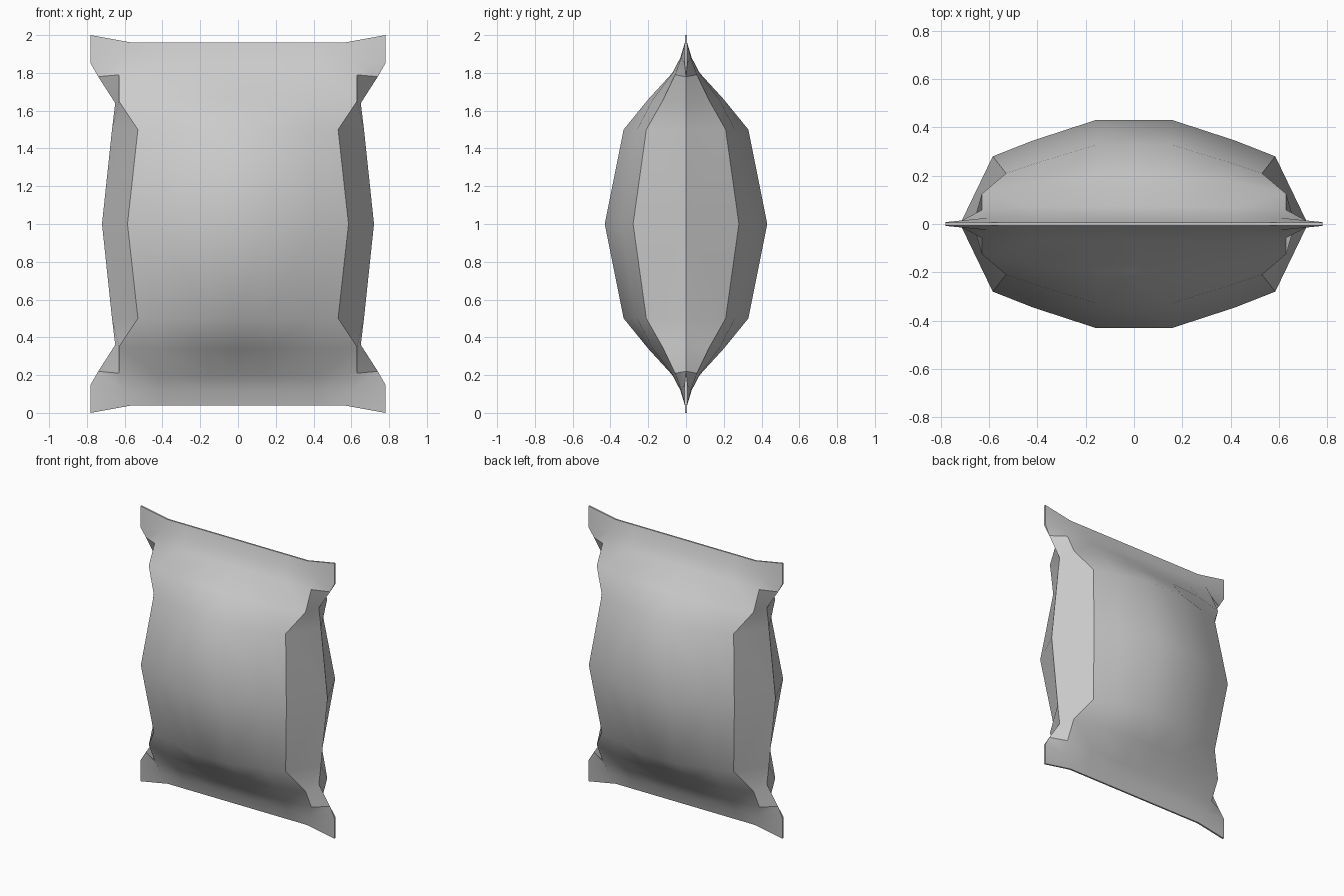
import bpy, bmesh

if "Cube" in bpy.data.objects:
    bpy.data.objects.remove(bpy.data.objects["Cube"])

# One eighth of the pouch: rows from mid height up to the sealed end.
# Each row: (x, y, z) at inner column, middle column, panel edge, side fold
rows = [
    [(.16, .43, 1.0), (.42, .345, 1.0), (.585, .28, 1.0), (.72, 0, 1.0)],
    [(.15, .33, 1.5), (.38, .26, 1.5), (.53, .21, 1.5), (.667, 0, 1.5)],
    [(.16, .20, 1.66), (.42, .175, 1.66), (.63, .125, 1.65), (.65, 0, 1.64)],
    [(.16, .072, 1.8), (.42, .07, 1.8), (.63, .058, 1.79), (.74, 0, 1.78)],
    [(.16, .03, 1.88), (.42, .03, 1.88), (.60, .026, 1.88), (.78, .008, 1.85)],
    [(.16, .006, 1.96), (.42, .006, 1.96), (.56, .006, 1.96), (.78, .006, 2.0)],
]

bm = bmesh.new()
grid = []
for r in rows:
    pts = [(0, r[0][1], r[0][2])] + r
    grid.append([bm.verts.new((x, y, z - 1)) for x, y, z in pts])
for a, b in zip(grid, grid[1:]):
    for i in range(4):
        bm.faces.new((a[i + 1], a[i], b[i], b[i + 1]))

# Thin closing strip along the seal and its outer end
top = [bm.verts.new((v.co.x, 0, v.co.z)) for v in grid[-1]]
for i in range(4):
    bm.faces.new((grid[-1][i + 1], grid[-1][i], top[i], top[i + 1]))
tip = bm.verts.new((.78, 0, .85))
bm.faces.new((grid[-2][4], grid[-1][4], top[4], tip))
bm.faces.new((grid[-3][4], grid[-2][4], tip))
bmesh.ops.recalc_face_normals(bm, faces=bm.faces)

me = bpy.data.meshes.new("pillow_pouch")
bm.to_mesh(me)
bm.free()
pouch = bpy.data.objects.new("pillow_pouch", me)
bpy.context.collection.objects.link(pouch)
pouch.location.z = 1
bpy.context.view_layer.objects.active = pouch
pouch.select_set(True)

# Mirror to all eight parts
mirror = pouch.modifiers.new("mirror", 'MIRROR')
mirror.use_axis = (True, True, True)
mirror.merge_threshold = 0.001
bpy.ops.object.modifier_apply(modifier="mirror")

# Consistent outward normals, then smooth shading with sharp folds
bm = bmesh.new()
bm.from_mesh(me)
bmesh.ops.recalc_face_normals(bm, faces=bm.faces)
bm.to_mesh(me)
bm.free()
bpy.ops.object.shade_smooth_by_angle(angle=0.6)
